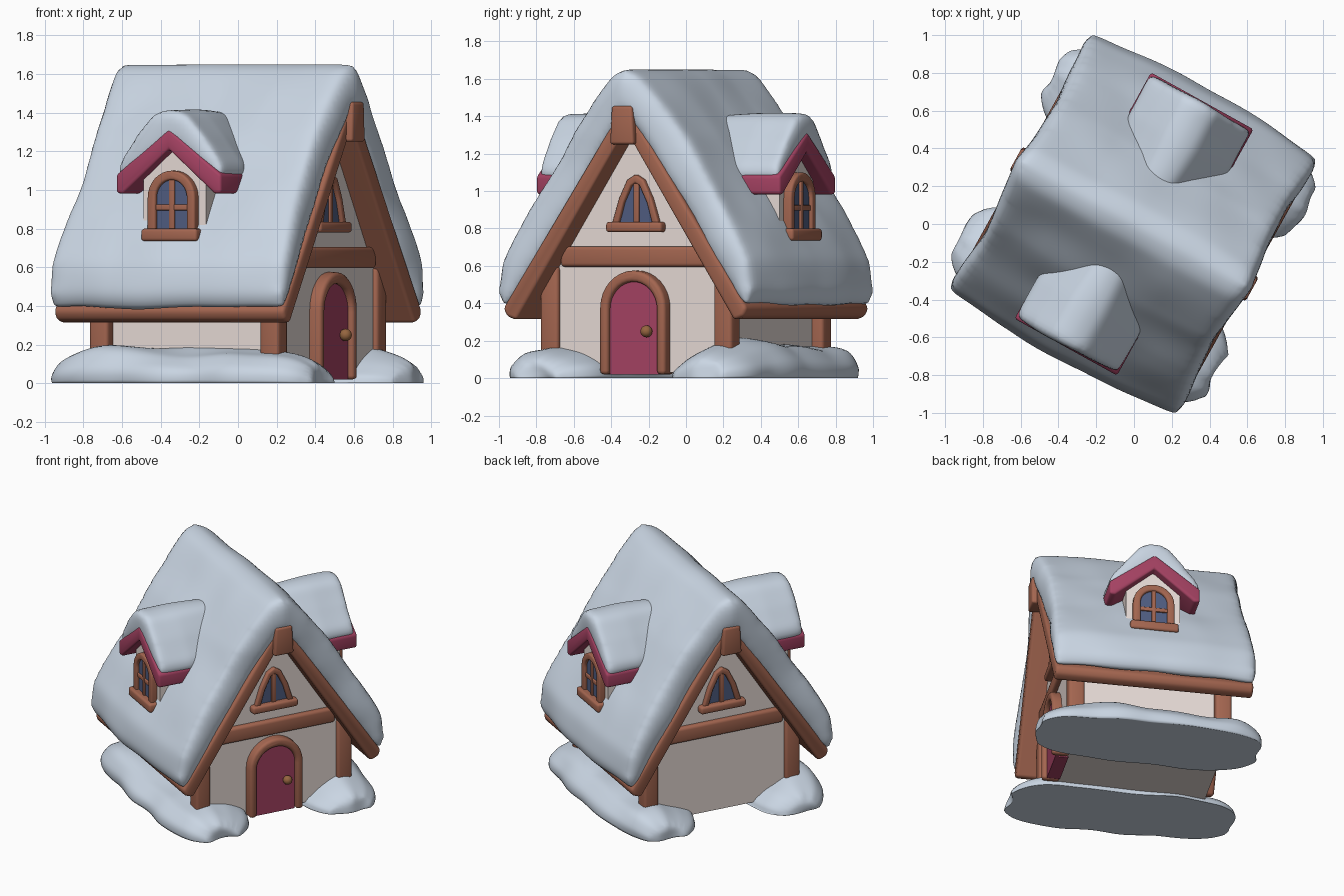
import bpy, bmesh, math
from mathutils import Vector, noise

cube = bpy.data.objects.get("Cube")
if cube:
    bpy.data.objects.remove(cube, do_unlink=True)

YAW = math.radians(-29)


def material(name, color):
    m = bpy.data.materials.new(name)
    m.use_nodes = True
    m.diffuse_color = (*color, 1)
    bsdf = next(n for n in m.node_tree.nodes if n.type == 'BSDF_PRINCIPLED')
    bsdf.inputs["Base Color"].default_value = (*color, 1)
    bsdf.inputs["Roughness"].default_value = 0.8
    return m


SNOW = material("snow", (0.59, 0.67, 0.77))
WOOD = material("brown_wood", (0.37, 0.132, 0.08))
WALL = material("cream_plaster", (0.89, 0.79, 0.75))
RED = material("dark_red_paint", (0.38, 0.055, 0.125))
GLASS = material("blue_glass", (0.08, 0.11, 0.22))
BRASS = material("knob_brass", (0.30, 0.13, 0.05))


def mirror(half):
    """Close a half outline into a left-right symmetric one."""
    return half + [(-x, z) for x, z in reversed(half) if x > 0]


def box(x0, x1, z0, z1):
    return [(x0, z0), (x1, z0), (x1, z1), (x0, z1)]


def arch(w, z0, top, steps=8):
    """Half outline of a round arch, from its crown down to its foot."""
    arc = [math.pi / 2 * i / steps for i in range(steps + 1)]
    return [(w * math.sin(t) if i else 0, top - w + w * math.cos(t))
            for i, t in enumerate(arc)] + [(w, z0)]


def bake(obj):
    """Apply the modifiers and shade smooth with sharp edges kept."""
    graph = bpy.context.evaluated_depsgraph_get()
    mat = obj.data.materials[0]
    mesh = bpy.data.meshes.new_from_object(obj.evaluated_get(graph))
    obj.modifiers.clear()
    obj.data = mesh
    if not mesh.materials:
        mesh.materials.append(mat)
    mesh.shade_smooth()
    mesh.set_sharp_from_angle(angle=math.radians(40))


def prism(name, outline, a, b, axis, mat, turn=0, bevel=0.0):
    """Extrude an outline (across, up) from a to b along the ridge 'u' or across it 'v'."""
    bm = bmesh.new()

    def place(p, d):
        return (d, p[0], p[1]) if axis == 'u' else (p[0], d, p[1])
    ends = [[bm.verts.new(place(p, d)) for p in outline] for d in (a, b)]
    for loop in ends:
        bm.faces.new(loop)
    n = len(outline)
    for i in range(n):
        j = (i + 1) % n
        bm.faces.new((ends[0][i], ends[0][j], ends[1][j], ends[1][i]))
    bmesh.ops.recalc_face_normals(bm, faces=bm.faces)
    mesh = bpy.data.meshes.new(name)
    bm.to_mesh(mesh)
    bm.free()
    mesh.materials.append(mat)
    obj = bpy.data.objects.new(name, mesh)
    bpy.context.collection.objects.link(obj)
    obj.rotation_euler.z = YAW + turn
    if bevel:
        mod = obj.modifiers.new("soft_edges", 'BEVEL')
        mod.width, mod.segments = bevel, 3
        mod.limit_method = 'ANGLE'
        mod.angle_limit = math.radians(35)
        bake(obj)
    return obj


def drift(name, outline, a, b, axis, shape, turn=0, voxel=0.03, lump=0.015, soft=18):
    """Soft snow: a prism remeshed, smoothed, made lumpy and bent by a shape rule."""
    obj = prism(name, outline, a, b, axis, SNOW, turn)
    mod = obj.modifiers.new("remesh", 'REMESH')
    mod.mode, mod.voxel_size = 'VOXEL', voxel
    mod = obj.modifiers.new("soften", 'SMOOTH')
    mod.factor, mod.iterations = 0.5, soft
    bake(obj)
    seed = Vector((turn + 3, len(name), 1))
    normals = [v.normal.copy() for v in obj.data.vertices]
    for v, nrm in zip(obj.data.vertices, normals):
        v.co += nrm * lump * noise.noise(v.co * 3 + seed)
        shape(v.co)
    obj.data.set_sharp_from_angle(angle=math.pi)


def roof_shape(co):
    """Pinch the gable ends halfway down the slope and bow the eaves outward."""
    slope = min(1, abs(co.y) / 0.78)
    co.y *= 1 + 0.05 * max(0, 1 - (co.x / 0.7) ** 2)
    co.x *= 1 - 0.06 * math.sin(math.pi * slope)


def dormer_shape(co):
    """Narrow the snow toward the main roof."""
    co.x *= 1 - 0.5 * max(0, co.y + 0.5)


def bank_shape(co):
    """Round off and lower the ends of the bank and flatten its underside."""
    f = 1 - 0.5 * min(1, abs(co.x) / 0.76) ** 6
    co.y = -0.5 + (co.y + 0.5) * f
    co.z = max(co.z * f, 0)


# House body and wooden roof
prism("house_walls", mirror([(0, 1.38), (0.52, 0.58), (0.52, 0.03)]), -0.535, 0.535, 'u', WALL)
prism("roof_deck", mirror([(0, 1.475), (0.745, 0.375), (0.725, 0.33), (0.665, 0.31), (0, 1.33)]),
      -0.68, 0.68, 'u', WOOD, bevel=0.02)
drift("roof_snow", mirror([(0, 1.655), (0.08, 1.63), (0.17, 1.525), (0.36, 1.285), (0.61, 0.89),
                           (0.765, 0.62), (0.785, 0.46), (0.745, 0.365), (0.68, 0.42),
                           (0, 1.43)]),
      -0.715, 0.715, 'u', roof_shape)

# Parts shared by the two opposite sides
for side, turn in (("front", 0), ("back", math.pi)):
    # Corner posts
    for label, y in (("left", 0.53), ("right", -0.53)):
        prism(side + "_" + label + "_post", box(y - 0.055, y + 0.055, 0.02, 0.6),
              0.45, 0.56, 'u', WOOD, turn, 0.02)

    # Gable timbers
    prism(side + "_gable_beam", box(-0.455, 0.455, 0.595, 0.705), 0.48, 0.57, 'u',
          WOOD, turn, 0.02)
    prism(side + "_ridge_beam", mirror([(0.062, 1.455), (0.073, 1.25)]),
          0.45, 0.715, 'u', WOOD, turn, 0.015)

    # Gable window
    outer = [(0, 1.09), (0.05, 1.06), (0.1, 0.96), (0.145, 0.82)]
    inner = [(0, 1.045), (0.025, 1.03), (0.07, 0.94), (0.105, 0.82)]
    prism(side + "_gable_glass", mirror(inner), 0.50, 0.543, 'u', GLASS, turn)
    prism(side + "_gable_window_frame", mirror(outer + inner[::-1]), 0.50, 0.565, 'u',
          WOOD, turn, 0.01)
    prism(side + "_gable_mullion", box(-0.016, 0.016, 0.82, 1.05), 0.51, 0.555, 'u',
          WOOD, turn, 0.006)
    prism(side + "_gable_sill", box(-0.17, 0.17, 0.78, 0.835), 0.50, 0.585, 'u',
          WOOD, turn, 0.016)

    # Dormer
    prism(side + "_dormer_walls", mirror([(0, 1.25), (0.185, 1.11), (0.185, 0.7)]),
          -0.675, -0.2, 'v', WALL, turn)
    prism(side + "_dormer_roof", mirror([(0, 1.315), (0.31, 1.08), (0.31, 0.985),
                                         (0.27, 0.98), (0, 1.21)]),
          -0.745, -0.32, 'v', RED, turn, 0.015)
    drift(side + "_dormer_snow", mirror([(0, 1.415), (0.09, 1.395), (0.2, 1.275), (0.305, 1.14),
                                         (0.32, 1.05), (0.265, 1.06), (0, 1.25)]),
          -0.74, -0.15, 'v', dormer_shape, turn, voxel=0.025, soft=12)

    # Dormer window
    big, small = arch(0.14, 0.77, 1.1), arch(0.092, 0.77, 1.052)
    prism(side + "_dormer_glass", mirror(small), -0.7, -0.6, 'v', GLASS, turn)
    prism(side + "_dormer_window_frame", mirror(big + small[::-1]), -0.72, -0.6, 'v',
          WOOD, turn, 0.012)
    prism(side + "_dormer_mullion", box(-0.015, 0.015, 0.77, 1.055), -0.712, -0.6, 'v',
          WOOD, turn, 0.005)
    prism(side + "_dormer_crossbar", box(-0.095, 0.095, 0.895, 0.925), -0.71, -0.6, 'v',
          WOOD, turn, 0.005)
    prism(side + "_dormer_sill", box(-0.165, 0.165, 0.735, 0.8), -0.745, -0.6, 'v',
          WOOD, turn, 0.016)

    # Snow bank along the wall
    drift(side + "_snow_bank", [(-0.74, -0.08), (-0.765, 0.06), (-0.67, 0.16), (-0.5, 0.19),
                                (-0.33, 0.13), (-0.2, 0.05), (-0.19, -0.08)],
          -0.76, 0.76, 'u', bank_shape, turn, lump=0.045, soft=10)

# Door on one gable only
outer, inner = arch(0.2, 0.02, 0.575), arch(0.148, 0.02, 0.515)
prism("door_panel", mirror(inner), 0.48, 0.57, 'u', RED)
prism("door_frame", mirror(outer + inner[::-1]), 0.48, 0.6, 'u', WOOD, bevel=0.02)
bpy.ops.mesh.primitive_uv_sphere_add(segments=16, ring_count=10, radius=0.032)
knob = bpy.context.object
knob.name = "door_knob"
knob.location = (0.59 * math.cos(YAW) - 0.085 * math.sin(YAW),
                 0.59 * math.sin(YAW) + 0.085 * math.cos(YAW), 0.25)
knob.data.materials.append(BRASS)
knob.data.shade_smooth()
